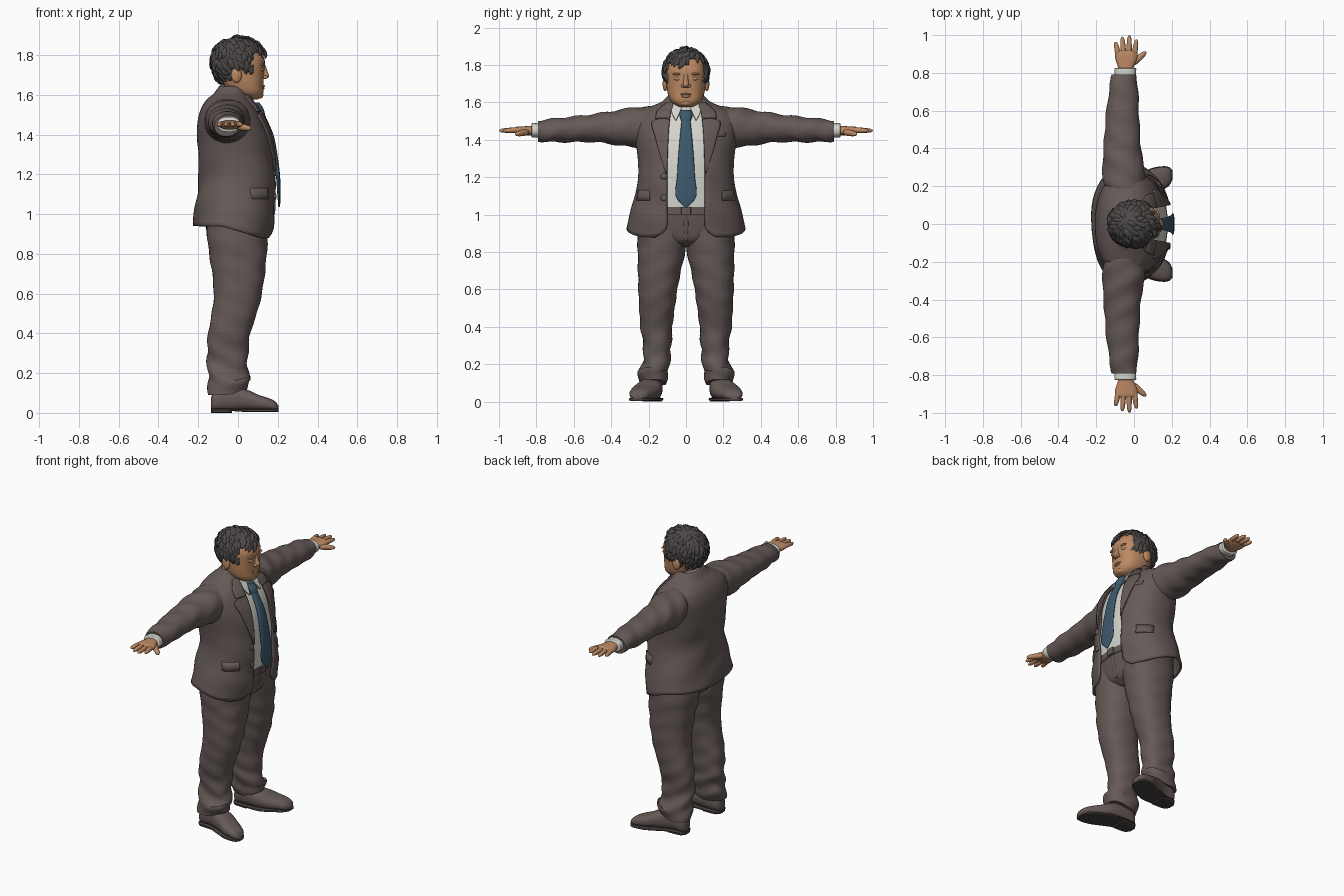
import bpy, bmesh, math, random
from mathutils import Vector

random.seed(4)
if "Cube" in bpy.data.objects:
    bpy.data.objects.remove(bpy.data.objects["Cube"])


def material(name, r, g, b):
    m = bpy.data.materials.new(name)
    m.use_nodes = True
    m.diffuse_color = (r, g, b, 1)
    m.node_tree.nodes["Principled BSDF"].inputs["Base Color"].default_value = (r, g, b, 1)
    return m


SUIT = material("brown grey cloth", .13, .102, .095)
SOLE = material("dark sole", .06, .05, .047)
SKIN = material("skin", .50, .25, .125)
HAIR = material("dark hair", .075, .066, .066)
SHIRT = material("off white shirt", .66, .66, .61)
TIE = material("blue tie", .045, .10, .15)


def finish(name, bm, mat, closed=True, thick=0):
    if closed:
        bmesh.ops.recalc_face_normals(bm, faces=bm.faces)
    me = bpy.data.meshes.new(name)
    bm.to_mesh(me)
    bm.free()
    ob = bpy.data.objects.new(name, me)
    bpy.context.collection.objects.link(ob)
    me.materials.append(mat)
    bpy.ops.object.select_all(action='DESELECT')
    ob.select_set(True)
    bpy.context.view_layer.objects.active = ob
    bpy.ops.object.shade_smooth_by_angle(angle=math.radians(50))
    if thick:
        s = ob.modifiers.new("thickness", 'SOLIDIFY')
        s.thickness, s.offset = thick, 0
    return ob


def refine(rings, k=5):
    """Smooth in-between sections; the first number of each is the position."""
    def slope(i):
        a, b = rings[max(i - 1, 0)], rings[min(i + 1, len(rings) - 1)]
        return [(q - p) / (b[0] - a[0]) for p, q in zip(a, b)]
    out = []
    for i in range(len(rings) - 1):
        a, b, ma, mb = rings[i], rings[i + 1], slope(i), slope(i + 1)
        d = b[0] - a[0]
        for j in range(k):
            s = j / k
            h = 3 * s * s - 2 * s ** 3
            out.append([p + (q - p) * h + d * ((s ** 3 - 2 * s * s + s) * u + (s ** 3 - s * s) * v)
                        for p, q, u, v in zip(a, b, ma, mb)])
    return out + [list(rings[-1])]


AXES = {'x': lambda t, a, b: (t, a, b), 'y': lambda t, a, b: (a, t, b), 'z': lambda t, a, b: (a, b, t)}


def loft(name, rings, mat, axis='z', n=2.3, seg=40, gap=None, warp=None, side=1, thick=0):
    """Skin over superellipse sections (position, a0, a1, b0, b1)."""
    bm, rows = bmesh.new(), []
    for t, a0, a1, b0, b1 in refine(rings):
        ra, rb = (a1 - a0) / 2, (b1 - b0) / 2
        start = math.asin(min(gap(t) / rb, .99) ** (n / 2)) if gap else 0
        row = []
        for j in range(seg + 1 if gap else seg):
            th = start + (2 * math.pi - 2 * start) * j / seg
            c, s = math.cos(th), math.sin(th)
            p = Vector(AXES[axis](t, (a0 + a1) / 2 + ra * math.copysign(abs(c) ** (2 / n), c),
                                  (b0 + b1) / 2 + rb * math.copysign(abs(s) ** (2 / n), s)))
            if warp:
                warp(p)
            p.y *= side
            row.append(bm.verts.new(p))
        rows.append(row)
    for lo, hi in zip(rows, rows[1:]):
        for j in range(seg):
            k = (j + 1) % len(lo)
            bm.faces.new((lo[j], lo[k], hi[k], hi[j]))
    if not gap:
        bm.faces.new(rows[0])
        bm.faces.new(rows[-1])
    return finish(name, bm, mat, not gap, thick)


def sym(rows):
    return [(z, x0, x1, -w, w) for z, x0, x1, w in rows]


def blob(name, centre, radii, mat):
    bm = bmesh.new()
    bmesh.ops.create_uvsphere(bm, u_segments=20, v_segments=12, radius=1)
    for v in bm.verts:
        v.co = Vector(c * r for c, r in zip(v.co, radii)) + Vector(centre)
    return finish(name, bm, mat)


# Jacket body, open at the front with a longer front hem
BODY = sym([(.88, -.22, .172, .312), (1.0, -.21, .185, .29), (1.1, -.198, .19, .265), (1.2, -.19, .19, .25),
            (1.3, -.195, .182, .252), (1.4, -.2, .162, .265), (1.48, -.195, .13, .272), (1.54, -.175, .09, .25),
            (1.575, -.15, .062, .18), (1.6, -.12, .045, .125), (1.64, -.09, .035, .085)])
FINE = refine(BODY, 12)


def front_x(y, z):
    _, x0, x1, _, w = min(FINE, key=lambda r: abs(r[0] - z))
    return (x0 + x1) / 2 + (x1 - x0) / 2 * max(0, 1 - (abs(y) / w) ** 2.3) ** (1 / 2.3)


def opening(z):
    return .1 + .06 * max(0, (.94 - z) / .06) ** 2 - .05 * max(0, (z - 1.52) / .12)


def hem(p):
    low = max(0, (1.2 - p.z) / .32)
    p.z += low * .06 * min(1, max(0, (.12 - p.x) / .2))
    p.x += .004 * math.sin(30 * p.z + 14 * p.y) * min(1, max(0, (1.5 - p.z) * 4))


loft("jacket_body", BODY, SUIT, gap=opening, warp=hem, seg=72, thick=.012)
loft("shirt_body", [(z, a + .02, b - .012, c + .02, d - .02) for z, a, b, c, d in BODY[1:-1]], SHIRT)


def patch(name, rows, mat, off=.012, side=1, thick=.009):
    """Cloth panel lying on the chest; rows are (height, inner y, outer y)."""
    bm, grid = bmesh.new(), []
    for z, a, b in rows:
        ys = [a + (b - a) * i / 8 for i in range(9)]
        grid.append([bm.verts.new((front_x(y, z) + off, y * side, z)) for y in ys])
    for lo, hi in zip(grid, grid[1:]):
        for i in range(8):
            bm.faces.new((lo[i], lo[i + 1], hi[i + 1], hi[i]))
    return finish(name, bm, mat, thick=thick)


LAPEL = refine([(1.22, .102, .106), (1.32, .098, .138), (1.42, .094, .166), (1.495, .088, .182), (1.512, .086, .145)])
COLLAR = refine([(1.515, .086, .162), (1.55, .08, .155), (1.575, .072, .13), (1.6, .065, .1)])
WING = refine([(1.505, .052, .056), (1.54, .036, .074), (1.575, .022, .08), (1.6, .012, .08)])
SLEEVE = [(.15, -.14, .05, 1.42, 1.575), (.21, -.16, .065, 1.38, 1.577), (.27, -.166, .06, 1.36, 1.575),
          (.34, -.166, .046, 1.368, 1.563), (.42, -.16, .036, 1.38, 1.55), (.5, -.155, .03, 1.388, 1.537),
          (.65, -.14, .024, 1.387, 1.52), (.77, -.122, .016, 1.39, 1.506), (.792, -.118, .012, 1.394, 1.502)]
CUFF = [(.77, -.1, .008, 1.413, 1.487), (.822, -.104, .012, 1.412, 1.489), (.826, -.1, .008, 1.416, 1.485)]
PALM = [(.8, -.082, -.008, 1.425, 1.475), (.835, -.086, 0, 1.424, 1.474), (.87, -.098, .016, 1.426, 1.472),
        (.905, -.1, .018, 1.434, 1.47), (.918, -.09, .008, 1.442, 1.464)]
LEG = [(.09, -.148, .05, .11, .25), (.14, -.152, .06, .096, .258), (.2, -.15, .052, .09, .236),
       (.28, -.155, .05, .08, .226), (.4, -.15, .062, .073, .244), (.5, -.132, .095, .06, .25),
       (.6, -.122, .12, .046, .255), (.7, -.13, .135, .027, .257), (.8, -.145, .145, .004, .258),
       (.88, -.155, .15, -.008, .26), (1.0, -.16, .155, -.008, .25)]
SHOE = [(-.135, .152, .21, .02, .08), (-.12, .135, .225, .01, .11), (-.05, .125, .235, .01, .135),
        (.05, .132, .272, .01, .115), (.1, .152, .294, .01, .092), (.16, .188, .302, .01, .072),
        (.19, .212, .295, .01, .055), (.203, .238, .28, .015, .035)]


def sleeve_fold(p):
    p.z += .004 * math.sin(48 * p.y + 22 * p.x)
    p.x += .003 * math.sin(40 * p.y + 30 * p.z)


def leg_fold(p):
    k = .002 + .005 * max(0, 1 - abs(p.z - .22) / .2)
    p.y += k * math.sin(55 * p.z + 25 * p.x)
    p.x += k * math.sin(50 * p.z + 30 * p.y)
    if p.z < .16:
        p.z += .03 * max(0, p.x + .05) / .1


def digit(name, a, b, r, side):
    """Tapered finger from knuckle a to tip b."""
    a, b = Vector(a), Vector(b)
    bm = bmesh.new()
    bmesh.ops.create_uvsphere(bm, u_segments=12, v_segments=10, radius=1)
    turn = Vector((0, 0, 1)).rotation_difference(b - a)
    for v in bm.verts:
        w = r * (1.1 - .2 * v.co.z) * max(0, 1 - abs(v.co.z) ** 4) ** .5 / max(.01, math.hypot(v.co.x, v.co.y))
        v.co = (a + b) / 2 + turn @ Vector((v.co.x * w, v.co.y * w, v.co.z * (b - a).length / 2))
        v.co.y *= side
    finish(name, bm, SKIN)


for s, tag in ((1, "left_"), (-1, "right_")):
    patch(tag + "lapel", LAPEL, SUIT, side=s)
    patch(tag + "jacket_collar", COLLAR, SUIT, .013, s)
    patch(tag + "shirt_collar_wing", WING, SHIRT, .008, s)
    patch(tag + "pocket_flap", [(1.075, .195, .26), (1.1, .195, .257), (1.13, .195, .253)], SUIT, .008, s)
    loft(tag + "sleeve", SLEEVE, SUIT, 'y', 2.1, warp=sleeve_fold, side=s)
    loft(tag + "shirt_cuff", CUFF, SHIRT, 'y', side=s)
    # Hand with four fingers and thumb
    loft(tag + "palm", PALM, SKIN, 'y', side=s, seg=24)
    for i, (tip, reach) in enumerate([(-.098, .965), (-.062, .992), (-.024, 1.0), (.014, .978)]):
        digit(tag + "finger_%d" % (i + 1), (-.083 + .028 * i, .89, 1.453), (tip, reach, 1.449), .0125, s)
    digit(tag + "thumb", (-.012, .845, 1.442), (.064, .912, 1.43), .015, s)
    # Trouser leg and shoe
    loft(tag + "trouser_leg", LEG, SUIT, warp=leg_fold, side=s)
    loft(tag + "shoe", SHOE, SUIT, 'x', 2.4, side=s)
    loft(tag + "sole", [(x, a - .004, b + .004, .004 if x > .04 else .01, .02) for x, a, b, _, _ in SHOE],
         SOLE, 'x', 5, side=s)
    loft(tag + "heel", [(-.137, .155, .205, 0, .022), (-.118, .132, .228, 0, .022), (-.03, .125, .235, 0, .022)],
         SOLE, 'x', 6, side=s)
    # Ear, brow and closed eyelid
    blob(tag + "ear", (-.008, s * .111, 1.7), (.027, .014, .04), SKIN)
    blob(tag + "brow", (.123, s * .045, 1.752), (.012, .028, .007), SKIN)
    blob(tag + "eyelid", (.12, s * .044, 1.727), (.011, .021, .01), SKIN)
    blob(tag + "nostril_wing", (.135, s * .016, 1.688), (.014, .01, .009), SKIN)

# Trouser top and belt
loft("trouser_hips", sym([(.83, -.07, .09, .06), (.86, -.13, .135, .15), (.92, -.16, .155, .235),
                          (1.0, -.165, .168, .25), (1.03, -.165, .17, .25)]), SUIT)
loft("belt", sym([(1.0, -.17, .176, .256), (1.04, -.17, .178, .256)]), SUIT)
loft("belt_buckle", sym([(1.0, .168, .187, .026), (1.042, .168, .188, .026)]), SUIT, n=6)
loft("trouser_fly", sym([(.86, .12, .142, .01), (.93, .14, .161, .014), (1.0, .15, .172, .014)]), SUIT)

# Jacket buttons and breast pocket
for z in (1.205, 1.09):
    blob("button", (front_x(.118, z) + .01, -.118, z), (.008, .018, .018), SUIT)
patch("breast_pocket", [(1.418, .15, .208), (1.43, .15, .21), (1.442, .15, .212)], SUIT, .008)

# Tie, knot and shirt collar
loft("tie", sym([(1.035, .203, .211, .004), (1.095, .198, .215, .054), (1.2, .19, .211, .048),
                 (1.3, .175, .198, .042), (1.4, .15, .178, .034), (1.5, .105, .135, .024)]), TIE)
loft("tie_knot", sym([(1.492, .095, .138, .022), (1.53, .07, .128, .034), (1.56, .04, .108, .03)]), TIE)


def collar_tilt(p):
    p.z -= .035 * (p.x + .09) / .16


loft("shirt_collar", sym([(1.56, -.1, .085, .086), (1.61, -.095, .078, .081), (1.652, -.09, .066, .076)]),
     SHIRT, warp=collar_tilt)

# Neck, head and face
loft("neck", sym([(1.54, -.075, .055, .062), (1.6, -.078, .055, .066), (1.68, -.08, .05, .07)]), SKIN)
loft("head", sym([(1.575, .03, .095, .03), (1.585, -.01, .115, .055), (1.61, -.045, .127, .083),
                  (1.65, -.075, .128, .098), (1.69, -.095, .13, .104), (1.73, -.108, .133, .107),
                  (1.78, -.112, .133, .107), (1.83, -.09, .105, .09), (1.86, -.06, .07, .06),
                  (1.875, -.02, .03, .02)]), SKIN, n=2.4)
loft("nose", sym([(1.68, .11, .142, .016), (1.692, .11, .157, .018), (1.715, .11, .149, .013),
                  (1.75, .11, .138, .012)]), SKIN, n=2, seg=20)
blob("upper_lip", (.125, 0, 1.644), (.01, .03, .006), SKIN)
blob("lower_lip", (.124, 0, 1.633), (.01, .025, .007), SKIN)
blob("chin", (.108, 0, 1.598), (.02, .03, .018), SKIN)

# Hair cap trimmed at the hairline, covered with swept locks
MID, RAD = Vector((.003, 0, 1.762)), Vector((.135, .116, .125))
CROWN = Vector((-.05, .02, 1.9))


def hairline(p):
    if p.x > .07:
        return 1.83 if p.y > .01 else 1.805
    if p.x > .03:
        return 1.72
    return 1.74 if p.x > -.035 else 1.655


def on_scalp(p, lift=1):
    d = Vector((p[i] - MID[i]) / RAD[i] for i in range(3)).normalized() * lift
    return MID + Vector(d[i] * RAD[i] for i in range(3))


bm = bmesh.new()
bmesh.ops.create_uvsphere(bm, u_segments=48, v_segments=32, radius=1)
for v in bm.verts:
    v.co = on_scalp(MID + v.co)
low = [f for f in bm.faces if f.calc_center_median().z < hairline(f.calc_center_median())]
bmesh.ops.delete(bm, geom=low, context='FACES')
finish("hair_cap", bm, HAIR, thick=.008)

bm, made = bmesh.new(), 0
while made < 330:
    p = on_scalp(MID + Vector(random.gauss(0, 1) * r for r in RAD))
    if p.z < hairline(p) + .015:
        continue
    made += 1
    nor = (p - MID).normalized()
    flow = (p - CROWN).normalized() + Vector(random.uniform(-.3, .3) for _ in range(3))
    if p.x > .04:
        flow.y -= .5 if p.y < .05 else -.3
    flow = (flow - nor * flow.dot(nor)).normalized()
    across = nor.cross(flow)
    length, width, lift = random.uniform(.045, .075), random.uniform(.009, .015), random.uniform(.03, .1)
    rows = []
    for i in range(6):
        s = i / 5
        c = on_scalp(p + flow * length * s, 1.0 + lift * math.sin(2.2 * s))
        w = width * math.sin(math.pi * (.2 + .79 * s))
        rows.append([bm.verts.new(c + across * w * math.cos(a) + nor * w * .6 * math.sin(a))
                     for a in (k * math.pi / 3 for k in range(6))])
    for lo, hi in zip(rows, rows[1:]):
        for k in range(6):
            bm.faces.new((lo[k], lo[(k + 1) % 6], hi[(k + 1) % 6], hi[k]))
    bm.faces.new(rows[0])
    bm.faces.new(rows[-1])
finish("hair_locks", bm, HAIR)
